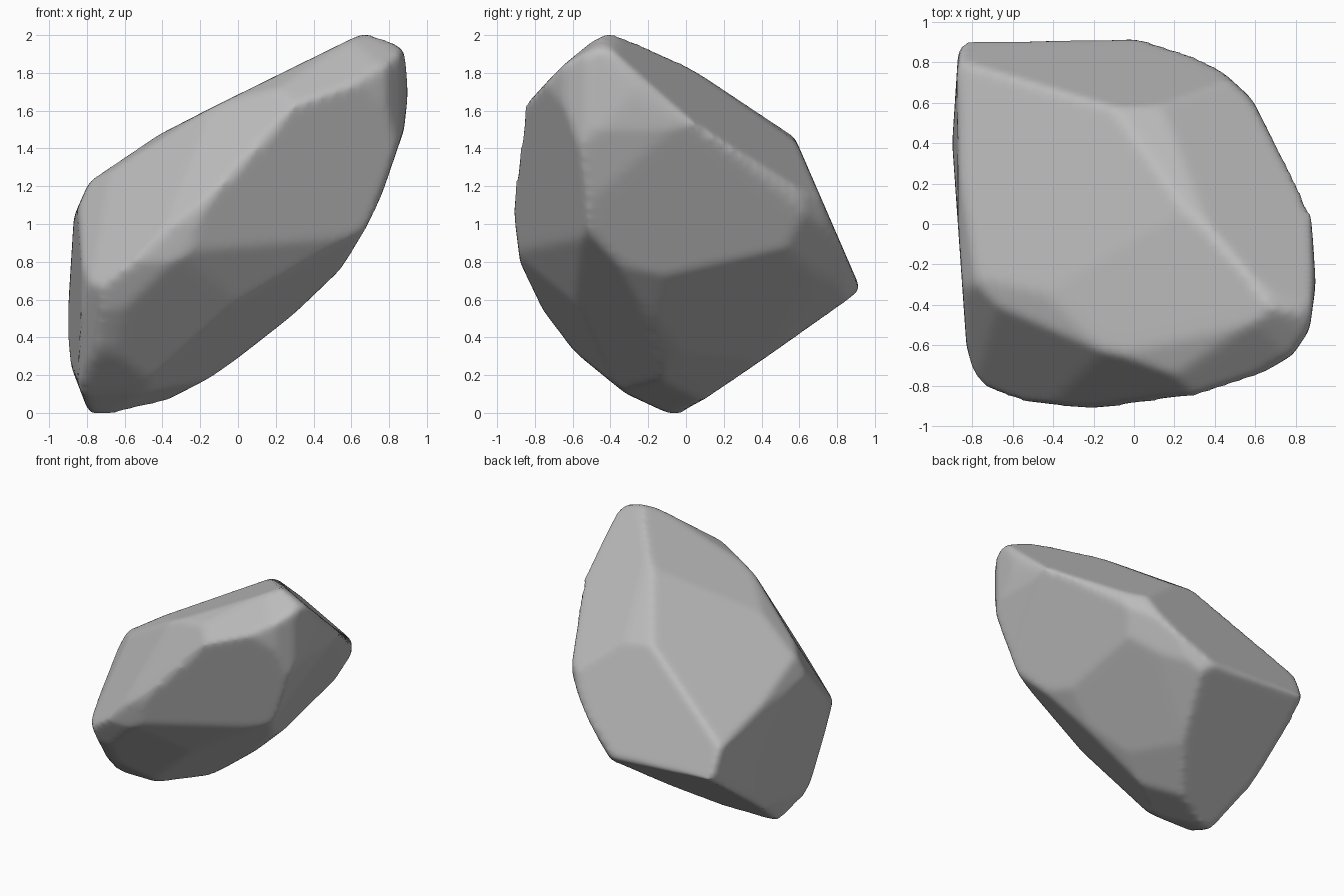
import bpy
import bmesh
from math import sin, cos, radians
from mathutils import Vector
from mathutils.geometry import convex_hull_2d, normal

default_cube = bpy.data.objects.get("Cube")
if default_cube:
    bpy.data.objects.remove(default_cube, do_unlink=True)

CENTRE = Vector((0, 0, 1))
WEAR = .009  # spare stone that the edge wear takes off again


def hull_of(points):
    """Closed convex block around the points."""
    block = bmesh.new()
    for point in points:
        block.verts.new(point)
    result = bmesh.ops.convex_hull(block, input=block.verts[:])
    spare = {v for v in result["geom_interior"] + result["geom_unused"]
             if isinstance(v, bmesh.types.BMVert)}
    bmesh.ops.delete(block, geom=list(spare), context="VERTS")
    return block


def chisel(block, point, direction, allowance=0):
    """Cut away everything beyond a plane and close the block again."""
    direction = direction.normalized()
    if direction.dot(point - CENTRE) < 0:
        direction = -direction
    point = point + direction * allowance
    if all(direction.dot(v.co - point) < 1e-4 for v in block.verts):
        return block
    bmesh.ops.bisect_plane(block, geom=block.verts[:] + block.edges[:] + block.faces[:],
                           plane_co=point, plane_no=direction, clear_outer=True)
    bmesh.ops.remove_doubles(block, verts=block.verts[:], dist=0.002)
    points = [v.co.copy() for v in block.verts]
    block.free()
    return hull_of(points)


def chisel_outline(block, across, up, outline):
    """Cut the block to an outline drawn on the plane of two axes."""
    across, up = Vector(across).normalized(), Vector(up).normalized()
    order = convex_hull_2d([Vector(p) for p in outline])
    for i, j in zip(order, order[1:] + order[:1]):
        (a, b), (c, d) = outline[i], outline[j]
        block = chisel(block, CENTRE + across * a + up * b,
                       across * (d - b) - up * (c - a), WEAR)
    return block


def tilted_up(x, y, degrees):
    """Upward axis leaning towards a horizontal direction."""
    lean = Vector((x, y, 0)).normalized() * sin(radians(degrees))
    return lean + Vector((0, 0, cos(radians(degrees))))


# Outlines, measured from the middle of the rock
front_outline = [(-.78, -1), (-.7, -1), (-.3, -.93), (.28, -.48), (.53, -.24), (.65, -.08),
                 (.75, .15), (.87, .5), (.89, .68), (.88, .9), (.83, .97), (.73, 1), (.54, .98),
                 (.22, .87), (-.2, .64), (-.45, .48), (-.7, .3), (-.78, .22), (-.86, .04),
                 (-.9, -.6), (-.88, -.74)]
side_outline = [(0, -1), (-.1, -.99), (-.4, -.85), (-.6, -.65), (-.75, -.45), (-.87, -.2),
                (-.93, .28), (-.87, .63), (-.78, .8), (-.65, .93), (-.45, 1), (-.35, .99),
                (0, .83), (.3, .65), (.57, .45), (.7, .13), (.93, -.38), (.75, -.55), (.3, -.8)]
top_outline = [(-.86, .86), (-.8, .92), (-.4, .935), (0, .92), (.2, .87), (.43, .75),
               (.58, .61), (.87, .05), (.89, -.3), (.86, -.52), (.78, -.64), (.55, -.78),
               (.25, -.87), (-.1, -.93), (-.7, -.85), (-.78, -.75), (-.82, -.6), (-.89, .4)]
diagonal_outline = [(-1.11, -.35), (-.76, .32), (-.55, .45), (.3, .72), (.39, .67), (.84, .19),
                    (.84, .07), (.69, -.15), (.2, -.54), (-.21, -.76), (-.74, -.8), (-.98, -.66)]
rear_outline = [(-.35, 1.29), (-.53, 1.16), (-.77, .65), (-.85, .02), (-.81, -.26),
                (-.65, -.62), (.63, -1.14), (.74, -1.07), (.86, -.86), (1.11, -.19),
                (.86, .21), (.38, .95), (.03, 1.15), (-.08, 1.22), (-.2, 1.26)]
under_outline = [(-1.02, .9), (-.89, .96), (-.75, .96), (-.37, .89), (.5, .55), (1.23, -.15),
                 (1.24, -.3), (1.16, -.56), (.53, -1.2), (.42, -1.2), (.05, -1.02),
                 (-.41, -.56), (-.74, -.12), (-.91, .12), (-1.03, .42), (-1.05, .6)]

# Broad facets, each through three points
facets = {
    "front": [(-.1, -.93, 1.28), (-.1, -.74, .55), (.52, -.57, .9)],
    "front_upper": [(-.72, -.82, .68), (-.1, -.93, 1.28), (-.28, -.54, 1.58)],
    "front_top": [(.2, -.74, 1.72), (.5, -.74, 1.84), (.2, -.3, 1.9)],
    "front_under": [(-.1, -.63, .55), (.52, -.57, .9), (-.3, -.1, .07)],
    "rear_under": [(.15, .87, .64), (-.2, .24, .17), (.52, -.15, .73)],
    "side": [(.53, -.2, .75), (.6, .6, 1.1), (.87, 0, 1.5)],
    "rear_slope": [(.1, .42, 1.6), (.45, -.12, 1.9), (.6, .6, 1.18)],
    "top": [(.3, 0, 1.845), (-.2, .6, 1.395), (-.65, -.4, 1.345)],
}

# Carve the rock
rock = hull_of([(x, y, z) for x in (-1, 1) for y in (-1, 1) for z in (-.1, 2.1)])
for across, up, outline in [
    ((1, 0, 0), (0, 0, 1), front_outline),
    ((0, 1, 0), (0, 0, 1), side_outline),
    ((1, 0, 0), (0, 1, 0), top_outline),
    ((1, 1, 0), tilted_up(-1, 1, 20), diagonal_outline),
    ((-1, -1, 0), tilted_up(1, -1, 30), rear_outline),
    ((-1, 1, 0), tilted_up(1, 1, 30), under_outline),
]:
    rock = chisel_outline(rock, across, up, outline)
for corners in facets.values():
    corners = [Vector(c) for c in corners]
    rock = chisel(rock, corners[0], normal(corners))

bmesh.ops.recalc_face_normals(rock, faces=rock.faces[:])
mesh = bpy.data.meshes.new("rock")
rock.to_mesh(mesh)
rock.free()
boulder = bpy.data.objects.new("rock", mesh)
bpy.context.collection.objects.link(boulder)

# Stone colour
stone = bpy.data.materials.new("grey stone")
stone.use_nodes = True
stone.diffuse_color = (.5, .5, .5, 1)
stone.node_tree.nodes["Principled BSDF"].inputs["Base Color"].default_value = (.5, .5, .5, 1)
mesh.materials.append(stone)

# Worn edges
remesh = boulder.modifiers.new("even_surface", "REMESH")
remesh.mode = "VOXEL"
remesh.voxel_size = .025
remesh.use_smooth_shade = True
worn = boulder.modifiers.new("worn_edges", "SMOOTH")
worn.factor = .5
worn.iterations = 8
